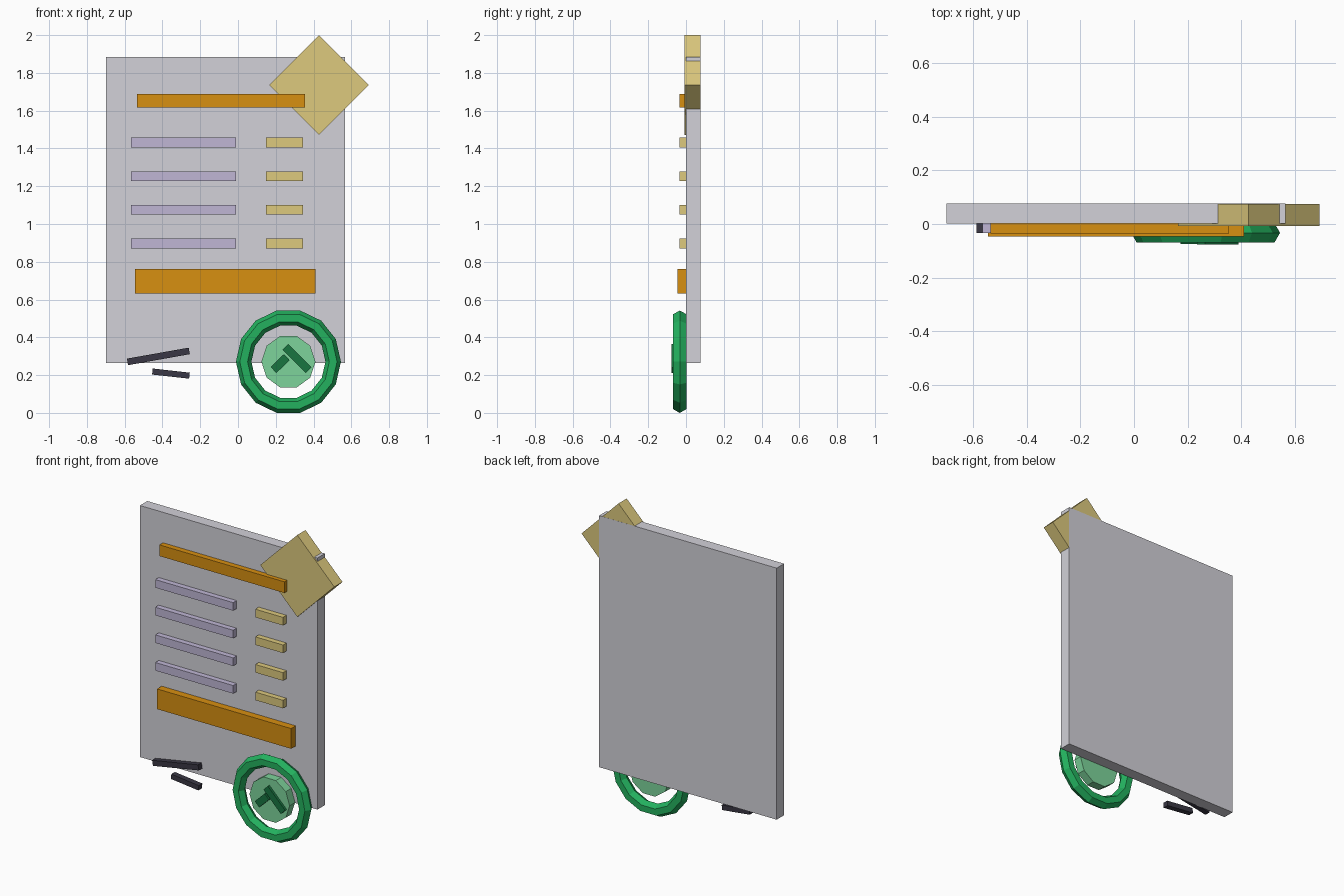
import bpy
from math import radians, atan2, hypot, pi

if "Cube" in bpy.data.objects:
    bpy.data.objects.remove(bpy.data.objects["Cube"])


def material(name, rgb):
    m = bpy.data.materials.new(name)
    m.diffuse_color = tuple((c / 255) ** 2.2 for c in rgb) + (1,)
    m.use_nodes = True
    m.node_tree.nodes["Principled BSDF"].inputs["Base Color"].default_value = m.diffuse_color
    return m


PAPER = material("paper", (209, 208, 215))
GOLD = material("gold", (220, 200, 125))
ORANGE = material("orange", (214, 142, 24))
LILAC = material("lilac", (190, 181, 212))
INK = material("ink", (60, 58, 70))
GREEN = material("green", (40, 176, 95))
MINT = material("mint", (124, 210, 153))
DARK_GREEN = material("dark_green", (30, 116, 66))


def finish(name, mat):
    ob = bpy.context.object
    ob.name = name
    ob.data.materials.append(mat)
    return ob


def slab(name, cx, cz, w, h, y0, y1, mat, angle=0):
    """Box facing the front, turned counter-clockwise by angle as seen from the front."""
    bpy.ops.mesh.primitive_cube_add(size=1, location=(cx, (y0 + y1) / 2, cz),
                                    rotation=(0, -angle, 0))
    bpy.context.object.scale = (w, y1 - y0, h)
    return finish(name, mat)


def stroke(name, a, b, thick, y0, y1, mat):
    """Straight bar between two points of the front plane."""
    dx, dz = b[0] - a[0], b[1] - a[1]
    return slab(name, (a[0] + b[0]) / 2, (a[1] + b[1]) / 2, hypot(dx, dz), thick,
                y0, y1, mat, atan2(dz, dx))


# Sheet and its turned corner
slab("paper_sheet", -0.067, 1.075, 1.265, 1.62, 0.001, 0.076, PAPER)
slab("folded_corner", 0.428, 1.736, 0.373, 0.373, -0.008, 0.0755, GOLD, radians(45))

# Header and total bars
slab("header_bar", -0.09, 1.653, 0.89, 0.072, -0.035, 0.002, ORANGE)
slab("total_bar", -0.067, 0.698, 0.955, 0.13, -0.046, 0.002, ORANGE)

# Item rows: text line and amount
for i in range(4):
    z = 1.431 - i * 0.178
    slab(f"item_line_{i + 1}", -0.288, z, 0.555, 0.052, -0.034, 0.002, LILAC)
    slab(f"item_amount_{i + 1}", 0.246, z, 0.197, 0.052, -0.034, 0.002, GOLD)

# Signature strokes
stroke("signature_long", (-0.585, 0.27), (-0.258, 0.328), 0.035, -0.034, 0.002, INK)
stroke("signature_short", (-0.453, 0.219), (-0.257, 0.197), 0.032, -0.034, 0.002, INK)

# Approval seal: ring, disc and check mark
SX, SZ = 0.267, 0.271
bpy.ops.mesh.primitive_torus_add(major_segments=14, minor_segments=6, major_radius=0.237,
                                 minor_radius=0.041, location=(SX, -0.033, SZ),
                                 rotation=(pi / 2, 0, 0))
finish("seal_ring", GREEN)
# disc is turned so that a corner points sideways
bpy.ops.mesh.primitive_cylinder_add(vertices=10, radius=0.143, depth=0.055,
                                    location=(SX, -0.0325, SZ),
                                    rotation=(pi / 2, radians(18), 0))
finish("seal_disc", MINT)
stroke("check_long", (0.25, 0.35), (0.374, 0.226), 0.044, -0.076, -0.052, DARK_GREEN)
stroke("check_short", (0.188, 0.227), (0.258, 0.295), 0.044, -0.0755, -0.052, DARK_GREEN)
